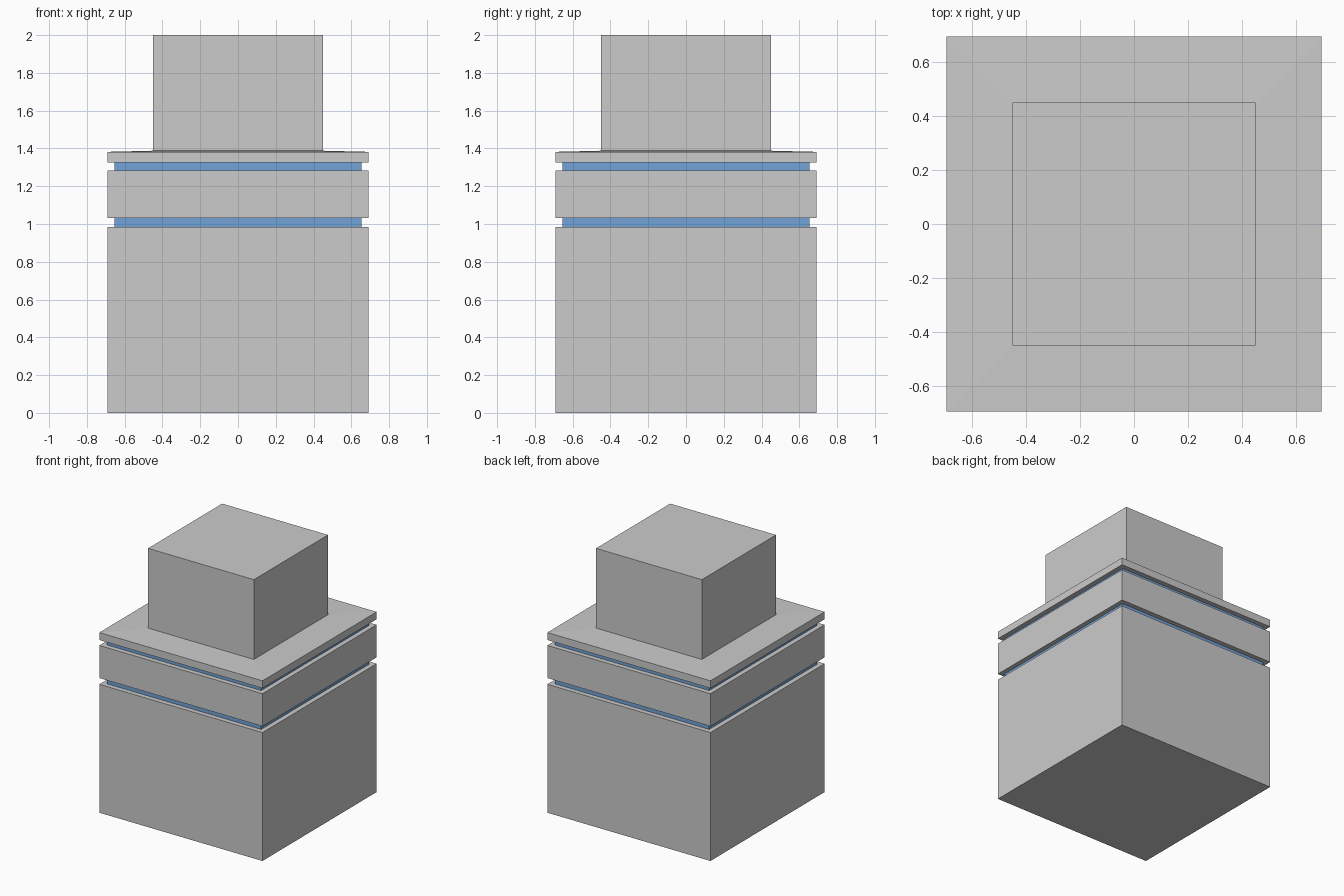
import bpy, bmesh

if "Cube" in bpy.data.objects:
    bpy.data.objects.remove(bpy.data.objects["Cube"])

BODY, GROOVE, TOP = 0.692, 0.655, 0.449   # half widths


def square_stack(name, levels, color=None):
    """Loft square rings given as (half width, z) and cap both ends."""
    bm = bmesh.new()
    rings = [[bm.verts.new((sx * h, sy * h, z))
              for sx, sy in ((-1, -1), (1, -1), (1, 1), (-1, 1))]
             for h, z in levels]
    for a, b in zip(rings, rings[1:]):
        for i in range(4):
            j = (i + 1) % 4
            bm.faces.new((a[i], a[j], b[j], b[i]))
    bm.faces.new(rings[0][::-1])
    bm.faces.new(rings[-1])
    mesh = bpy.data.meshes.new(name)
    bm.to_mesh(mesh)
    bm.free()
    obj = bpy.data.objects.new(name, mesh)
    bpy.context.collection.objects.link(obj)
    if color:
        mat = bpy.data.materials.new(name + "_blue")
        mat.diffuse_color = color
        mat.use_nodes = True
        mat.node_tree.nodes["Principled BSDF"].inputs["Base Color"].default_value = mat.diffuse_color
        mesh.materials.append(mat)
    return obj


BLUE = (0.17, 0.37, 0.68, 1)

# Main body blocks separated by recessed blue bands
square_stack("lower_block", [(BODY, 0), (BODY, 0.985)])
square_stack("lower_band", [(GROOVE, 0.985), (GROOVE, 1.033)], BLUE)
square_stack("middle_block", [(BODY, 1.033), (BODY, 1.283)])
square_stack("upper_band", [(GROOVE, 1.283), (GROOVE, 1.325)], BLUE)

# Cap plate with a barely sloped top, rising into the narrow upper block
square_stack("cap_and_upper_block",
             [(BODY, 1.325), (BODY, 1.382), (TOP, 1.388), (TOP, 2.0)])
